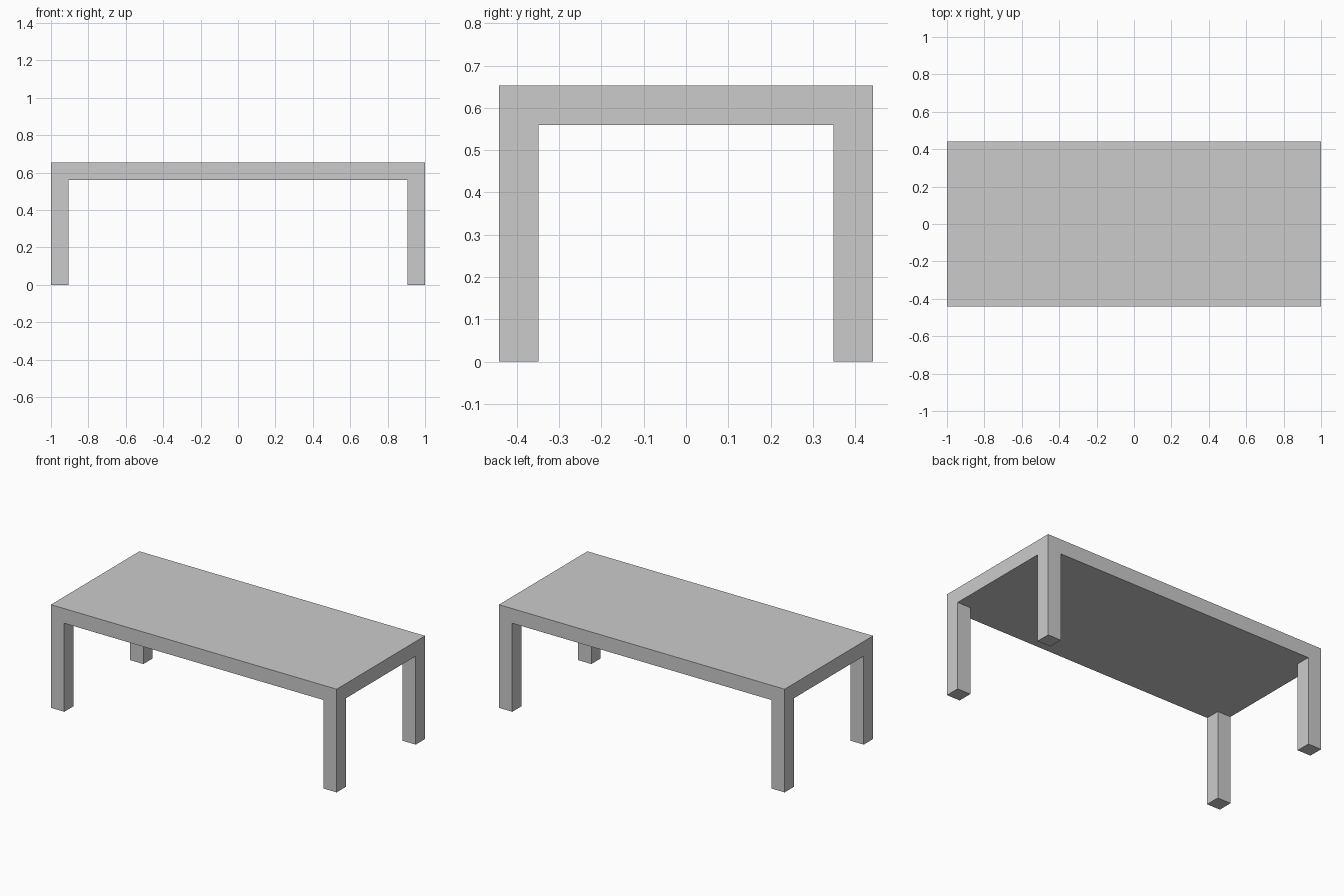
import bpy, bmesh

if "Cube" in bpy.data.objects:
    bpy.data.objects.remove(bpy.data.objects["Cube"])

HALF_X, HALF_Y = 1.0, 0.442
LEG, UNDERSIDE, HEIGHT = 0.093, 0.56, 0.653

bm = bmesh.new()

# Underside: 3 x 3 grid whose corner cells match the leg sections
xs = (-HALF_X, -HALF_X + LEG, HALF_X - LEG, HALF_X)
ys = (-HALF_Y, -HALF_Y + LEG, HALF_Y - LEG, HALF_Y)
grid = [[bm.verts.new((x, y, UNDERSIDE)) for y in ys] for x in xs]
cells = {}
for i in range(3):
    for j in range(3):
        cells[i, j] = bm.faces.new((grid[i][j], grid[i][j + 1],
                                    grid[i + 1][j + 1], grid[i + 1][j]))


def extrude(faces, z, keep):
    """Extrude a region straight to height z."""
    result = bmesh.ops.extrude_face_region(bm, geom=faces, use_keep_orig=keep)
    for item in result["geom"]:
        if isinstance(item, bmesh.types.BMVert):
            item.co.z = z
    if not keep:
        bmesh.ops.delete(bm, geom=[f for f in faces if f.is_valid],
                         context='FACES_ONLY')


# Slab: raise the whole grid, keeping the underside
extrude(list(cells.values()), HEIGHT, True)

# Legs: pull the corner cells down flush with the outer sides
for i in (0, 2):
    for j in (0, 2):
        extrude([cells[i, j]], 0.0, False)

# Merge coplanar cells so each side is one clean flat face
bmesh.ops.dissolve_limit(bm, angle_limit=0.01, verts=bm.verts[:], edges=bm.edges[:])
bmesh.ops.recalc_face_normals(bm, faces=bm.faces[:])

mesh = bpy.data.meshes.new("table")
bm.to_mesh(mesh)
bm.free()
table = bpy.data.objects.new("table", mesh)
bpy.context.collection.objects.link(table)
